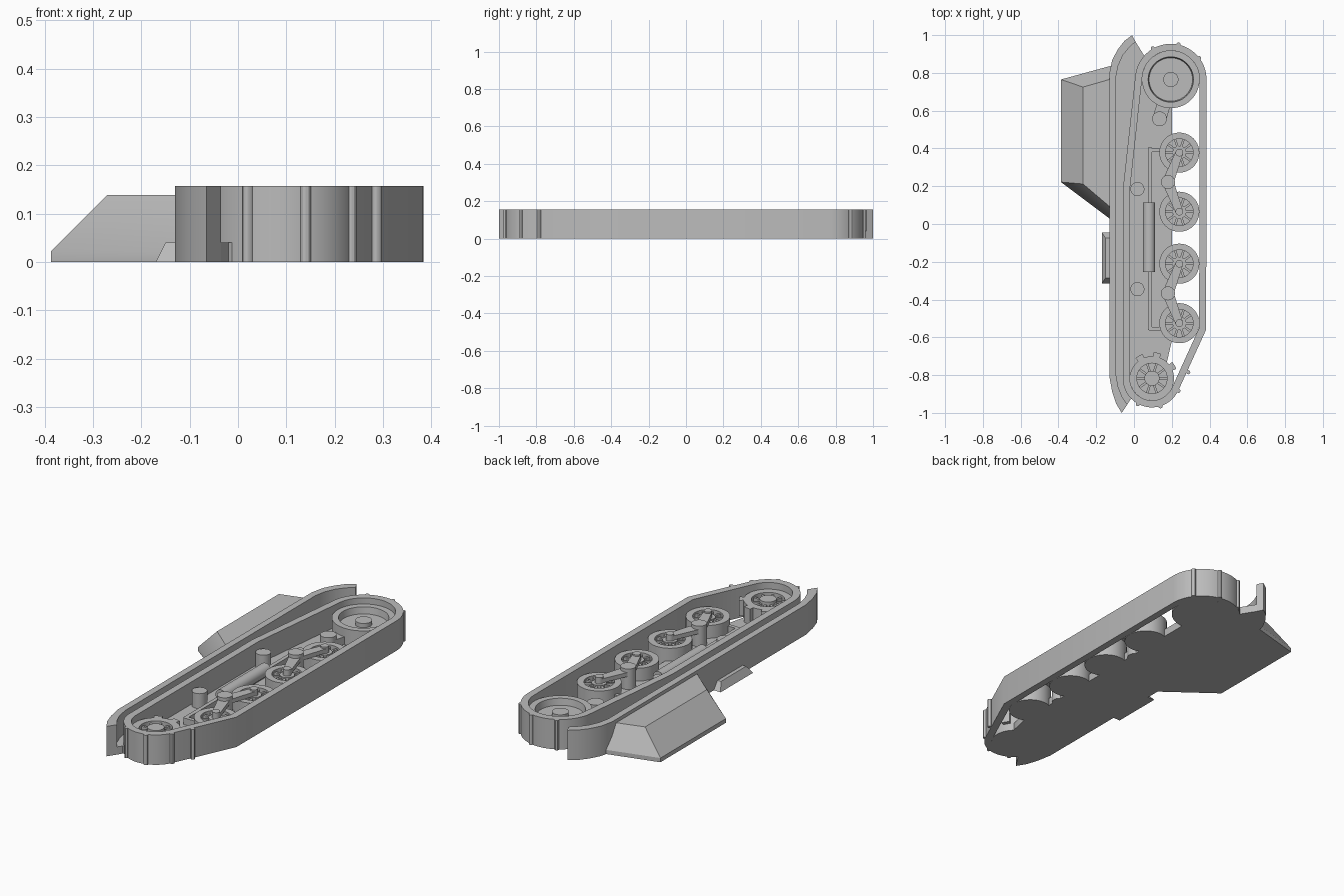
import bpy, bmesh, math
from mathutils import Vector

if "Cube" in bpy.data.objects:
    bpy.data.objects.remove(bpy.data.objects["Cube"])

grey = bpy.data.materials.new("plain_grey")
grey.diffuse_color = (0.5, 0.5, 0.5, 1)
grey.use_nodes = True
grey.node_tree.nodes["Principled BSDF"].inputs["Base Color"].default_value = grey.diffuse_color


def finish(name, bm):
    bmesh.ops.recalc_face_normals(bm, faces=bm.faces[:])
    me = bpy.data.meshes.new(name)
    bm.to_mesh(me)
    bm.free()
    me.materials.append(grey)
    ob = bpy.data.objects.new(name, me)
    bpy.context.collection.objects.link(ob)
    return ob


def loft(name, rings, close=False):
    """Skin equal-length closed rings; cap both ends, or join last to first."""
    bm = bmesh.new()
    vs = [[bm.verts.new(p) for p in r] for r in rings]
    n = len(vs[0])
    pairs = list(zip(vs, vs[1:] + (vs[:1] if close else [])))
    for a, b in pairs:
        for i in range(n):
            j = (i + 1) % n
            bm.faces.new((a[i], a[j], b[j], b[i]))
    if not close:
        bm.faces.new(vs[0])
        bm.faces.new(vs[-1])
    return finish(name, bm)


def prism(name, pts, z0, z1):
    return loft(name, [[(x, y, z) for x, y in pts] for z in (z0, z1)])


def arc(cx, cy, r, a0, a1, n):
    return [(cx + r * math.cos(math.radians(a0 + (a1 - a0) * i / n)),
             cy + r * math.sin(math.radians(a0 + (a1 - a0) * i / n))) for i in range(n + 1)]


def turned(name, cx, cy, profile, n=40):
    """Vertical lathe part from (radius, z) pairs."""
    return loft(name, [[(x, y, z) for x, y in arc(cx, cy, r, 0, 360, n)[:-1]] for r, z in profile])


def bar(name, a, b, w0, w1, z0, z1):
    """Flat tapered bar from a to b."""
    a, b = Vector(a), Vector(b)
    d = (b - a).normalized()
    s = Vector((-d.y, d.x))
    prism(name, [tuple(p) for p in (a + s * w0, a - s * w0, b - s * w1, b + s * w1)], z0, z1)


def spokes(name, cx, cy, r0, r1, z0, z1, count=10):
    for i in range(count):
        t = 2 * math.pi * i / count
        c, s = math.cos(t), math.sin(t)
        bar(name, (cx + r0 * c, cy + r0 * s), (cx + r1 * c, cy + r1 * s), .006, .006, z0, z1)


H = .157
REAR, FRONT = (.195, .765), (.095, -.817)

# Track belt
def belt(t):
    return (arc(*REAR, .152 + t, 0, 172, 32) + [(-.02 - t, .2)]
            + arc(*FRONT, .117 + t, 180, 335, 28) + [(.345 + t, -.55 - t * .25)])

inner, outer = belt(0), belt(.037)
loft("track_belt", [[(x, y, z) for x, y in p] for p, z in
                    ((outer, 0), (outer, H), (inner, H), (inner, 0))], close=True)

# Belt ridges
for x, y in ((.02, -.953), (.14, -.965), (.235, -.883), (.287, -.785),
             (.10, .93), (.235, .95), (.345, .878)):
    turned("belt_ridge", x, y, [(.011, 0), (.011, H)], 12)

# Fender strip
f_out = [(-.065, -1), (-.095, -.95), (-.115, -.89), (-.13, -.81),
         (-.13, .8), (-.115, .87), (-.085, .925), (-.05, .97), (-.01, 1)]
f_in = [(-.035, -.955), (-.063, -.915), (-.083, -.865), (-.095, -.8),
        (-.095, .78), (-.083, .84), (-.058, .895), (-.025, .935), (.008, .965)]
prism("fender", f_out + f_in[::-1], 0, H)

# Backing plate
prism("backing_plate", [(-.035, -.955), (-.02, -.93), (.05, -.9), (.17, -.75), (.2, -.62),
                        (.2, .65), (.055, .89), (.008, .965), (-.07, .9), (-.11, .8),
                        (-.11, -.81), (-.07, -.93)], 0, .04)

# Large rear wheel
turned("rear_wheel", *REAR, [(.152, 0), (.152, .125), (.12, .125), (.115, .09),
                             (.04, .09), (.04, .112)], 56)

# Front sprocket with spokes and teeth
turned("front_sprocket", *FRONT, [(.117, 0), (.117, .122), (.08, .122), (.08, .09),
                                  (.04, .09), (.04, .127)], 48)
spokes("sprocket_spoke", *FRONT, .035, .085, .08, .112)
for ang in (30, 78, 120):
    pts = arc(*FRONT, .112, ang - 9, ang + 9, 4) + arc(*FRONT, .138, ang + 9, ang - 9, 4)
    prism("sprocket_tooth", pts, .04, .122)

# Road wheels
WX = .24
for y in (.378, .065, -.21, -.525):
    turned("road_wheel", WX, y, [(.106, 0), (.106, .108), (.073, .108), (.073, .078),
                                 (.036, .078), (.036, .105), (.02, .105), (.02, .138)])
    spokes("wheel_spoke", WX, y, .03, .077, .07, .1)

# Suspension arms on their pivots
for py, ends in ((.222, (.378, .065)), (-.367, (-.21, -.525))):
    turned("arm_pivot", .18, py, [(.037, 0), (.037, .148)], 28)
    for y in ends:
        bar("suspension_arm", (.18, py), (WX, y), .03, .02, .108, .13)
        turned("arm_end", WX, y, [(.02, .108), (.02, .13)], 20)

# Return rollers and rear tensioner
for y in (.185, -.345):
    turned("return_roller", .018, y, [(.037, 0), (.037, .118)], 28)
turned("tensioner_pivot", .135, .557, [(.039, 0), (.039, .1)], 28)
bar("tensioner_arm", (.135, .557), REAR, .036, .036, .03, .08)

# Side rail with end feet and the spring cylinder
prism("side_rail", [(.075, -.56), (.095, -.56), (.095, .405), (.075, .405)], .03, .075)
for y in (.39, -.555):
    prism("rail_foot", [(.08, y - .01), (.15, y - .01), (.15, y + .01), (.08, y + .01)], .03, .075)
loft("spring_cylinder", [[(x, y, z) for x, z in arc(.08, .072, .032, 0, 360, 28)[:-1]]
                         for y in (-.255, .115)])

# Sloped stowage box
base = [(-.387, .765), (-.387, .222), (-.12, .022), (-.12, .838)]
top = [(-.27, .725), (-.27, .212), (-.12, .085), (-.12, .768)]
loft("stowage_box", [[(x, y, z) for x, y in p] for p, z in
                     ((base, 0), (base, .022), (top, .139))])

# Small step
base = [(-.17, -.045), (-.17, -.315), (-.12, -.315), (-.12, -.045)]
top = [(-.15, -.075), (-.15, -.285), (-.12, -.285), (-.12, -.075)]
loft("side_step", [[(x, y, z) for x, y in p] for p, z in ((base, 0), (top, .04))])

# Smooth curved surfaces, keep edges crisp
for ob in bpy.context.scene.objects:
    ob.select_set(True)
    bpy.context.view_layer.objects.active = ob
bpy.ops.object.shade_smooth_by_angle(angle=math.radians(30))
